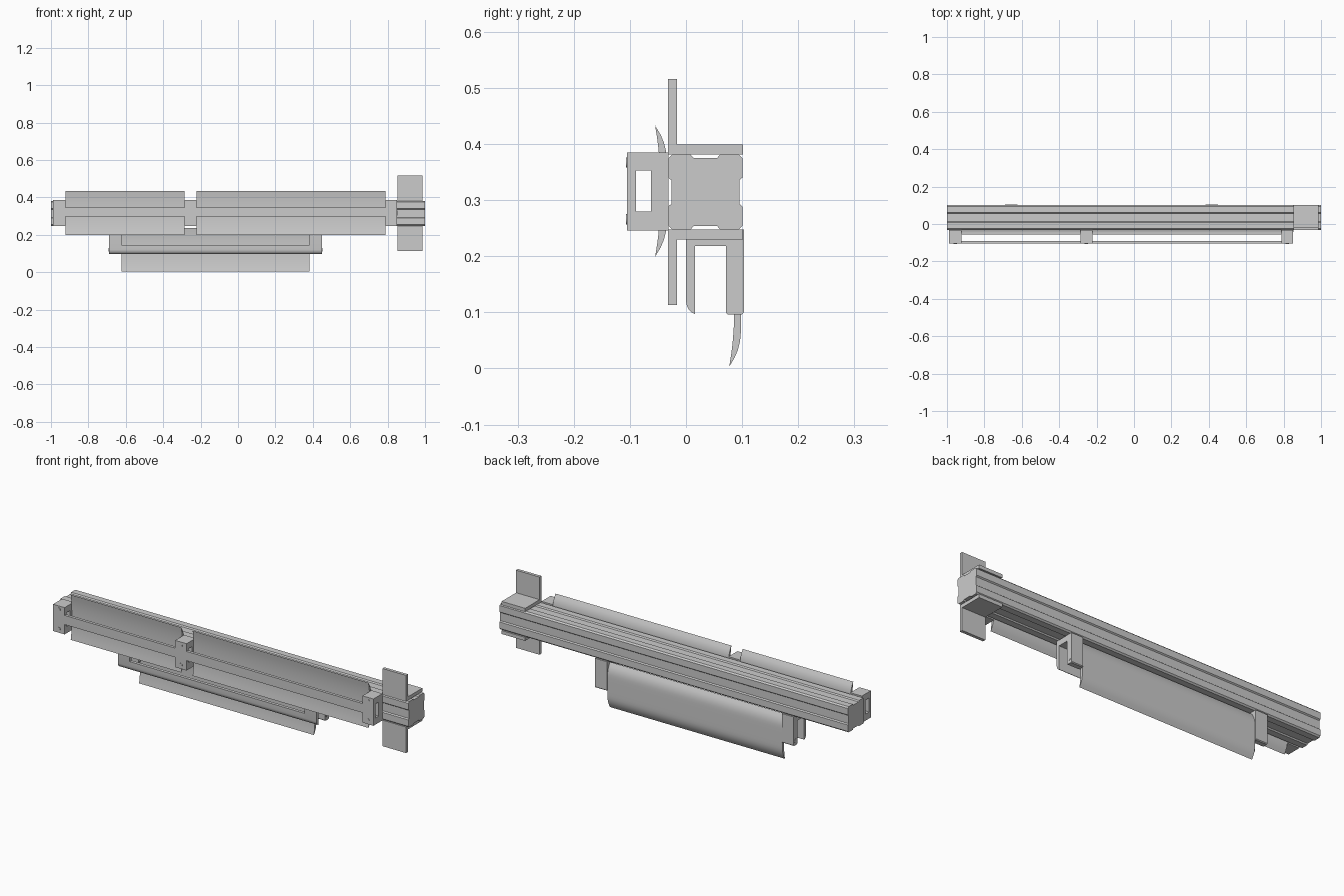
import bpy, bmesh, math
from mathutils import Matrix

if "Cube" in bpy.data.objects:
    bpy.data.objects.remove(bpy.data.objects["Cube"])

# maps a drawn (y, z) profile so that it is extruded along world x
ALONG_X = Matrix(((0, 0, 1, 0), (1, 0, 0, 0), (0, 1, 0, 0), (0, 0, 0, 1)))


def extrude(name, loops, x0, x1, angle=30):
    """Fill (y, z) loops (outer first, then holes) and extrude from x0 to x1."""
    cu = bpy.data.curves.new(name, 'CURVE')
    cu.dimensions = '2D'
    cu.fill_mode = 'BOTH'
    cu.extrude = (x1 - x0) / 2
    for loop in loops:
        sp = cu.splines.new('POLY')
        sp.points.add(len(loop) - 1)
        for p, (y, z) in zip(sp.points, loop):
            p.co = (y, z, 0, 1)
        sp.use_cyclic_u = True
    tmp = bpy.data.objects.new(name + "_curve", cu)
    bpy.context.collection.objects.link(tmp)
    bpy.context.view_layer.update()
    me = bpy.data.meshes.new_from_object(tmp.evaluated_get(bpy.context.evaluated_depsgraph_get()))
    bpy.data.objects.remove(tmp)
    bm = bmesh.new()
    bm.from_mesh(me)
    bmesh.ops.remove_doubles(bm, verts=bm.verts, dist=1e-5)
    bmesh.ops.transform(bm, matrix=Matrix.Translation(((x0 + x1) / 2, 0, 0)) @ ALONG_X, verts=bm.verts)
    bmesh.ops.recalc_face_normals(bm, faces=bm.faces)
    bm.to_mesh(me)
    bm.free()
    me.name = name
    ob = bpy.data.objects.new(name, me)
    bpy.context.collection.objects.link(ob)
    bpy.ops.object.select_all(action='DESELECT')
    ob.select_set(True)
    bpy.context.view_layer.objects.active = ob
    bpy.ops.object.shade_smooth_by_angle(angle=math.radians(angle))
    return ob


def rect(y0, y1, z0, z1):
    return [(y0, z0), (y1, z0), (y1, z1), (y0, z1)]


def disc(name, loc, r, depth, rot):
    bpy.ops.mesh.primitive_cylinder_add(vertices=20, radius=r, depth=depth, location=loc, rotation=rot)
    bpy.context.object.name = name
    bpy.ops.object.shade_smooth_by_angle(angle=math.radians(30))


# main beam: chamfered square with a shallow groove on each side
H, CY, CZ = 0.0665, 0.0345, 0.3145
side = [(-H + 0.007, H), (-0.026, H), (-0.021, H - 0.006), (0.021, H - 0.006), (0.026, H), (H - 0.007, H)]
beam = []
for k in range(4):
    c, s = [(1, 0), (0, -1), (-1, 0), (0, 1)][k]
    beam += [(CY + c * y - s * z, CZ + s * y + c * z) for y, z in side]
extrude("beam", [beam], -1, 1)

# angle brackets at the right end, above and below
for name, out, z in (("upper", 1, 0.381), ("lower", -1, 0.248)):
    t, h = out * 0.018, out * 0.135
    extrude(name + "_angle_bracket",
            [[(-0.032, z), (0.102, z), (0.102, z + t), (-0.016, z + t), (-0.016, z + h), (-0.032, z + h)]],
            0.852, 0.987)


# crescent blade profile, mirrored about its mid height
def blade(dy, cz):
    back = [(0.098, 0.022), (0.098, 0.045), (0.0975, 0.06), (0.096, 0.073), (0.0925, 0.087), (0.087, 0.1), (0.077, 0.117)]
    front = [(0.0805, 0.095), (0.083, 0.075), (0.085, 0.05), (0.086, 0.022)]
    half = back + front
    return [(y + dy, cz + h) for y, h in half] + [(y + dy, cz - h) for y, h in reversed(half)]


# front blocks with windows, pins and screw heads
for i, (a, b) in enumerate(((-0.988, -0.922), (-0.287, -0.222), (0.788, 0.851))):
    extrude(f"front_block_{i}", [rect(-0.105, -0.031, 0.246, 0.385), rect(-0.089, -0.062, 0.28, 0.353)], a, b)
    extrude(f"block_pin_{i}", [rect(-0.043, -0.033, 0.303, 0.33)], a - 0.001, b + 0.001)
    for z in (0.266, 0.367):
        disc(f"block_screw_{i}", ((a + b) / 2, -0.105, z), 0.009, 0.003, (math.pi / 2, 0, 0))

# front reflectors and the guard bar before them
for i, (a, b) in enumerate(((-0.922, -0.287), (-0.222, 0.788))):
    extrude(f"front_reflector_{i}", [blade(-0.132, 0.316)], a, b, 20)
    extrude(f"front_bar_{i}", [rect(-0.105, -0.09, 0.297, 0.345)], a, b)

# lower hanger: forked ends joined by a front bar with a rounded lower edge
nose = [(0, 0.12), (0.0015, 0.112), (0.005, 0.105), (0.01, 0.1), (0.016, 0.097)]
fork = [(0, 0.248)] + nose + [(0.016, 0.218), (0.071, 0.218), (0.071, 0.1), (0.075, 0.096),
                              (0.099, 0.096), (0.103, 0.1), (0.103, 0.248)]
for i, (a, b) in enumerate(((-0.69, -0.622), (0.382, 0.45))):
    extrude(f"lower_fork_{i}", [fork], a, b)
    disc(f"fork_pivot_{i}", ((a + b) / 2, 0.088, 0.12), 0.009, b - a + 0.003, (0, math.pi / 2, 0))
extrude("lower_front_bar", [[(0, 0.145)] + nose + [(0.016, 0.145)]], -0.622, 0.382)

# swinging lower blade
extrude("lower_blade", [blade(0, 0.12)], -0.622, 0.382, 20)
